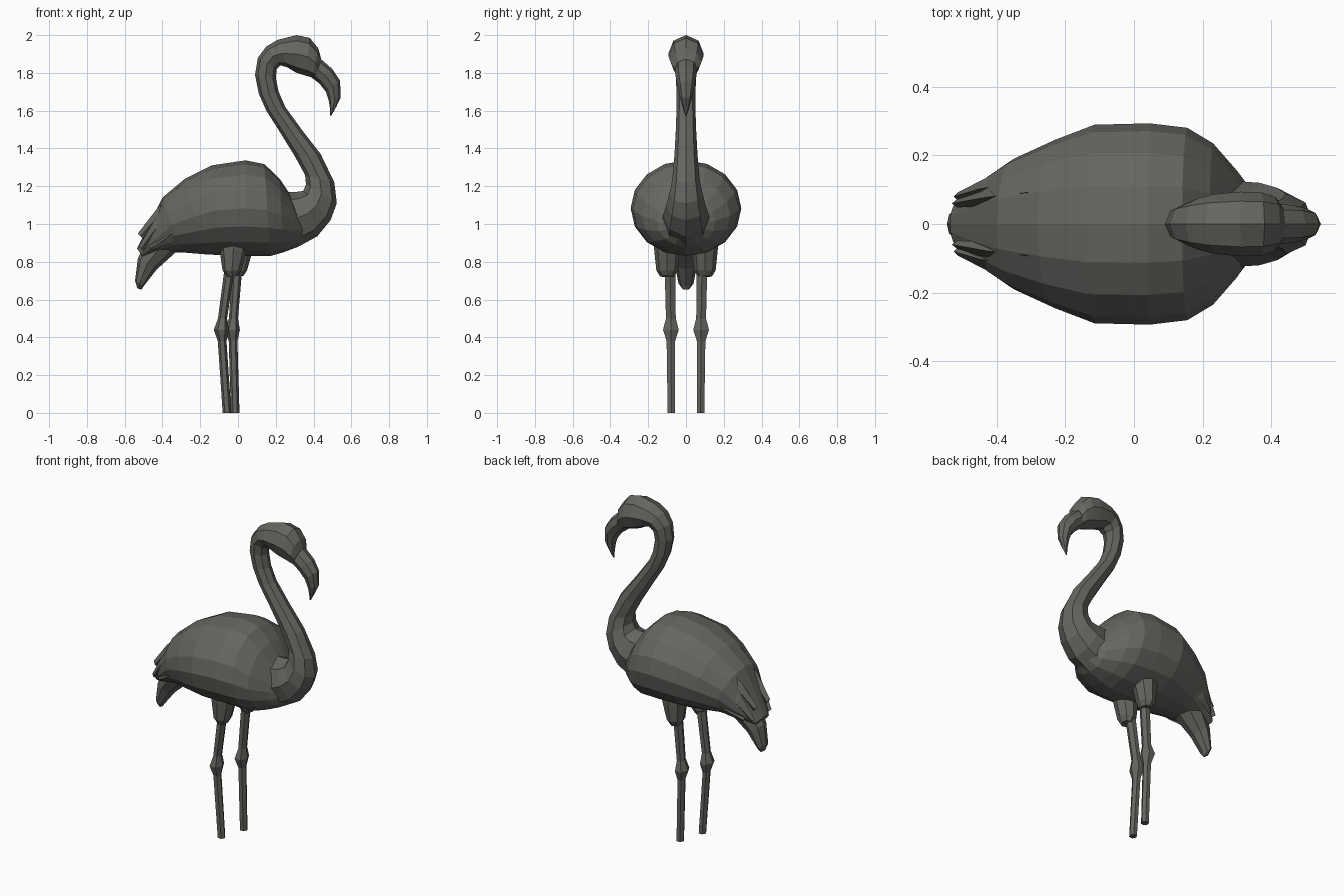
import bpy, bmesh, math
from mathutils import Vector

dark = bpy.data.materials.new("dark_grey")
dark.diffuse_color = (0.13, 0.13, 0.118, 1.0)


def loft(name, rings, sides, y=0.0):
    """Skin elliptical rings. Ring = (x1, z1, x2, z2, half_width[, y offset]);
    the two points are opposite outline points in the side profile."""
    bm = bmesh.new()
    loops = []
    for r in rings:
        yc = y + (r[5] if len(r) > 5 else 0.0)
        a, b = Vector((r[0], yc, r[1])), Vector((r[2], yc, r[3]))
        mid, half = (a + b) / 2, (a - b) / 2
        loop = []
        for i in range(sides):
            t = math.tau * i / sides
            loop.append(bm.verts.new(mid + half * math.cos(t) + Vector((0, r[4] * math.sin(t), 0))))
        loops.append(loop)
    for p, q in zip(loops, loops[1:]):
        for i in range(sides):
            j = (i + 1) % sides
            bm.faces.new((p[i], p[j], q[j], q[i]))
    bm.faces.new(loops[0])
    bm.faces.new(loops[-1])
    bmesh.ops.recalc_face_normals(bm, faces=bm.faces)
    me = bpy.data.meshes.new(name)
    bm.to_mesh(me)
    bm.free()
    me.materials.append(dark)
    ob = bpy.data.objects.new(name, me)
    bpy.context.collection.objects.link(ob)
    return ob


# Egg-shaped body, tail end to chest
loft("body", [
    (-0.535, 0.87, -0.50, 0.82, 0.06),
    (-0.475, 0.99, -0.40, 0.85, 0.13),
    (-0.40, 1.14, -0.30, 0.85, 0.19),
    (-0.28, 1.24, -0.18, 0.84, 0.245),
    (-0.14, 1.31, -0.09, 0.835, 0.289),
    (0.04, 1.337, 0.05, 0.83, 0.293),
    (0.14, 1.317, 0.17, 0.83, 0.28),
    (0.22, 1.24, 0.24, 0.85, 0.235),
    (0.28, 1.15, 0.32, 0.88, 0.155),
    (0.32, 1.08, 0.38, 0.93, 0.08)], 16)

# Curved neck, from inside the chest up to the nape
neck = [
    (0.18, 1.10, 0.22, 0.88, 0.10),
    (0.27, 1.17, 0.32, 0.88, 0.125),
    (0.31, 1.17, 0.42, 0.935, 0.12),
    (0.345, 1.175, 0.49, 1.02, 0.105),
    (0.36, 1.21, 0.523, 1.11, 0.088),
    (0.355, 1.26, 0.51, 1.22, 0.072),
    (0.30, 1.36, 0.438, 1.37, 0.061),
    (0.22, 1.49, 0.337, 1.50, 0.054),
    (0.15, 1.60, 0.25, 1.62, 0.05),
    (0.11, 1.69, 0.215, 1.70, 0.05),
    (0.09, 1.79, 0.20, 1.775, 0.054),
    (0.105, 1.88, 0.205, 1.82, 0.062),
    (0.15, 1.94, 0.225, 1.84, 0.075)]
head = [
    (0.21, 1.975, 0.26, 1.83, 0.087),
    (0.31, 2.0, 0.31, 1.80, 0.094),
    (0.38, 1.985, 0.36, 1.785, 0.092),
    (0.425, 1.93, 0.395, 1.775, 0.08),
    (0.44, 1.875, 0.41, 1.77, 0.06)]
loft("neck_and_head", neck + head, 8)

# Hooked beak
loft("beak", [
    (0.42, 1.89, 0.37, 1.79, 0.06),
    (0.50, 1.82, 0.43, 1.745, 0.055),
    (0.54, 1.76, 0.465, 1.70, 0.045),
    (0.544, 1.67, 0.48, 1.655, 0.03),
    (0.52, 1.62, 0.487, 1.61, 0.017),
    (0.495, 1.575, 0.488, 1.572, 0.004)], 8)

# Drooping tail
loft("tail", [
    (-0.40, 1.00, -0.22, 0.89, 0.11),
    (-0.47, 0.93, -0.33, 0.85, 0.09),
    (-0.53, 0.82, -0.43, 0.76, 0.06),
    (-0.545, 0.70, -0.50, 0.67, 0.04),
    (-0.533, 0.66, -0.512, 0.652, 0.018)], 8)

# Legs: the two stand slightly apart in x
for label, side, knee, foot, hip, dx in (
        ("near", -1, -0.088, -0.058, -0.045, -0.012),
        ("far", 1, -0.030, -0.015, -0.005, 0.018)):
    y = side * 0.08
    loft("thigh_" + label, [
        (-0.10 + dx, 0.96, 0.07 + dx, 0.96, 0.072),
        (-0.085 + dx, 0.86, 0.06 + dx, 0.86, 0.068),
        (-0.07 + dx, 0.755, 0.03 + dx, 0.755, 0.057),
        (-0.045 + dx, 0.72, 0.01 + dx, 0.725, 0.038)], 8, side * 0.10)
    # height, centre x, radius in x, radius in y, sideways shift
    profile = [(0.76, hip, 0.027, 0.032, 0.005), (0.50, knee + 0.006, 0.024, 0.03, 0.0),
               (0.44, knee, 0.04, 0.048, 0.0), (0.38, knee + 0.004, 0.023, 0.026, 0.0),
               (0.0, foot, 0.023, 0.023, -0.003)]
    loft("leg_" + label, [(x - r, z, x + r, z, w, side * s) for z, x, r, w, s in profile], 6, y)

# Wing-tip feathers lying close to both sides of the rump
feathers = [
    [(-0.35, 1.13, -0.32, 1.03, 0.03, 0.12), (-0.45, 1.01, -0.42, 0.94, 0.03, 0.102),
     (-0.525, 0.88, -0.50, 0.86, 0.012, 0.08)],
    [(-0.31, 1.20, -0.28, 1.13, 0.022, 0.092), (-0.43, 1.08, -0.40, 1.02, 0.025, 0.078),
     (-0.53, 0.95, -0.50, 0.92, 0.012, 0.06)],
    [(-0.28, 1.04, -0.26, 0.95, 0.03, 0.17), (-0.39, 0.96, -0.37, 0.89, 0.025, 0.135),
     (-0.47, 0.88, -0.46, 0.86, 0.01, 0.10)]]
for side, label in ((-1, "near"), (1, "far")):
    for k, f in enumerate(feathers):
        loft(f"wing_feather_{label}_{k + 1}", [r[:5] + (side * r[5],) for r in f], 4)
